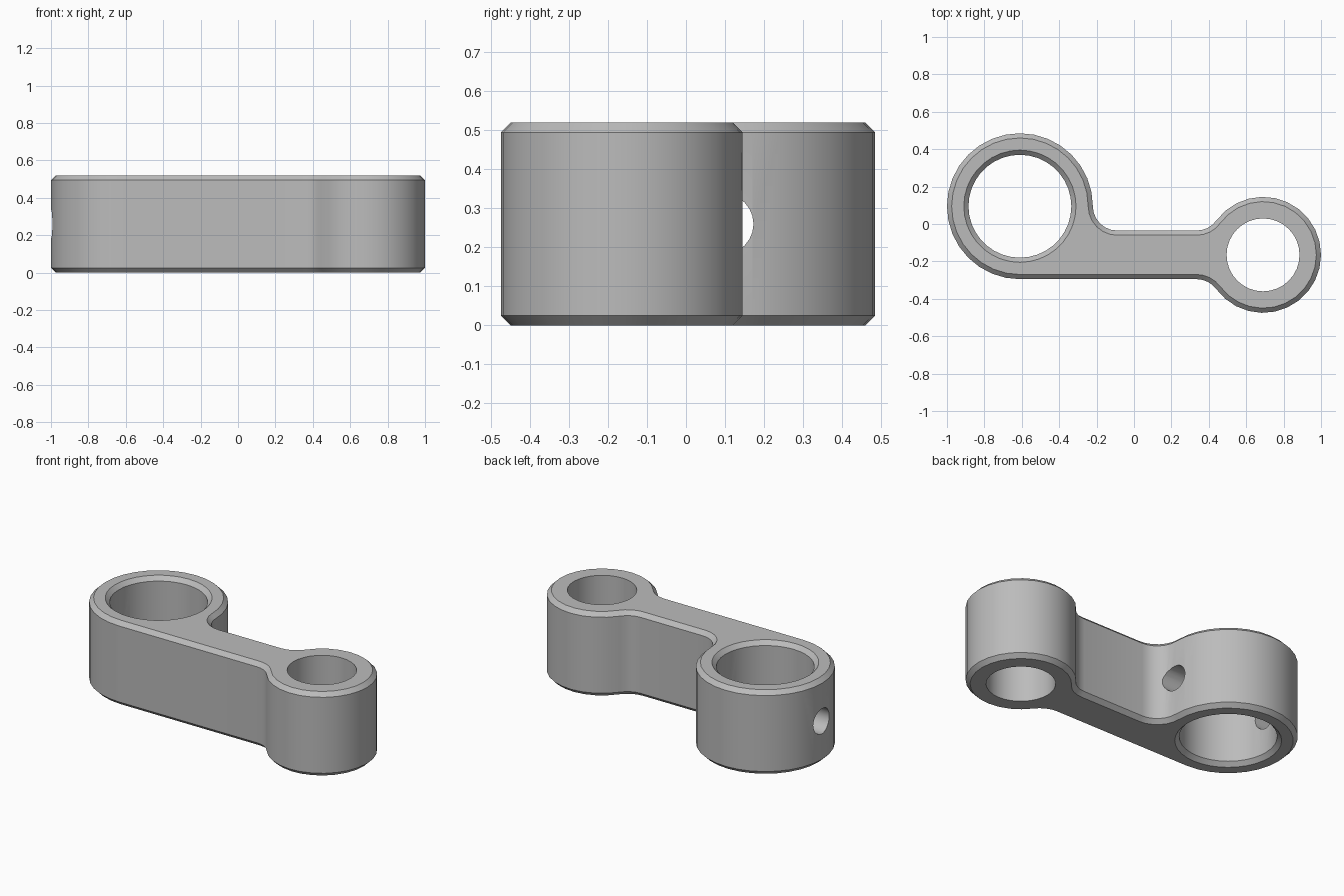
import bpy, bmesh
from math import sin, cos, radians, atan2, degrees, sqrt, pi
from mathutils import Matrix

if "Cube" in bpy.data.objects:
    bpy.data.objects.remove(bpy.data.objects["Cube"])

HEIGHT, CHAMFER, FILLET = 0.52, 0.025, 0.13
BIG, BIG_R, BIG_BORE = (-0.61, 0.095), 0.39, 0.275
SMALL, SMALL_R, SMALL_BORE = (0.69, -0.165), 0.31, 0.195
ARM_HALF = 0.13

metal = bpy.data.materials.new("grey metal")
metal.use_nodes = True
colour = (0.5, 0.5, 0.5, 1)
metal.diffuse_color = colour
metal.node_tree.nodes["Principled BSDF"].inputs["Base Color"].default_value = colour


def arc(centre, r, a0, a1, n):
    angles = [radians(a0 + (a1 - a0) * i / n) for i in range(n + 1)]
    return [(centre[0] + r * cos(a), centre[1] + r * sin(a)) for a in angles]


def outline(inset):
    """Two bosses and an arm joined by tangent fillets, inset by a distance."""
    dy = ARM_HALF + FILLET
    dx = sqrt((SMALL_R + FILLET) ** 2 - dy ** 2)
    t = degrees(atan2(dy, dx))
    fx, f = SMALL[0] - dx, FILLET + inset
    notch = (BIG[0] + BIG_R + FILLET, BIG[1])
    loop = arc((fx, SMALL[1] - dy), f, 90, t, 4)[:-1]
    loop += arc(SMALL, SMALL_R - inset, 180 + t, 540 - t, 22)[:-1]
    loop += arc((fx, SMALL[1] + dy), f, -t, -90, 4)
    loop += arc(notch, f, -90, -180, 6)[:-1]
    loop += arc(BIG, BIG_R - inset, 0, 270, 24)
    return loop


def loft(name, loops):
    """Closed solid through a stack of matching (points, z) loops."""
    bm = bmesh.new()
    rings = [[bm.verts.new((x, y, z)) for x, y in pts] for pts, z in loops]
    for low, high in zip(rings, rings[1:]):
        for i in range(len(low)):
            bm.faces.new((low[i - 1], low[i], high[i], high[i - 1]))
    bm.faces.new(rings[0][::-1])
    bm.faces.new(rings[-1])
    bmesh.ops.recalc_face_normals(bm, faces=bm.faces)
    mesh = bpy.data.meshes.new(name)
    bm.to_mesh(mesh)
    bm.free()
    mesh.materials.append(metal)
    obj = bpy.data.objects.new(name, mesh)
    bpy.context.collection.objects.link(obj)
    return obj


def bore(name, centre, profile, n=32):
    return loft(name, [(arc(centre, r, 0, 360, n)[:-1], z) for r, z in profile])


# Lever body with chamfered rims
C = CHAMFER
body = loft("lever_body", [(outline(C), 0), (outline(0), C),
                           (outline(0), HEIGHT - C), (outline(C), HEIGHT)])

# Large bore flares at both ends, small bore is plain
E = 0.05
flare = BIG_BORE + C + E
big_bore = bore("large_bore_cutter", BIG,
                [(flare, -E), (BIG_BORE, C), (BIG_BORE, HEIGHT - C), (flare, HEIGHT + E)], 36)
small_bore = bore("small_bore_cutter", SMALL,
                  [(SMALL_BORE, -E), (SMALL_BORE, HEIGHT + E)])

# Cross hole through both walls of the large boss
pin_hole = bore("pin_hole_cutter", (0, 0), [(0.078, -1.1), (0.078, 0)], 24)
pin_hole.data.transform(Matrix.Translation((0, BIG[1], HEIGHT / 2)) @ Matrix.Rotation(pi / 2, 4, "Y"))

bpy.ops.object.select_all(action="DESELECT")
bpy.context.view_layer.objects.active = body
body.select_set(True)
for cutter in (big_bore, small_bore, pin_hole):
    cut = body.modifiers.new(cutter.name, "BOOLEAN")
    cut.operation, cut.solver, cut.object = "DIFFERENCE", "EXACT", cutter
    bpy.ops.object.modifier_apply(modifier=cut.name)
    bpy.data.objects.remove(cutter)

bpy.ops.object.shade_smooth_by_angle(angle=radians(30))
